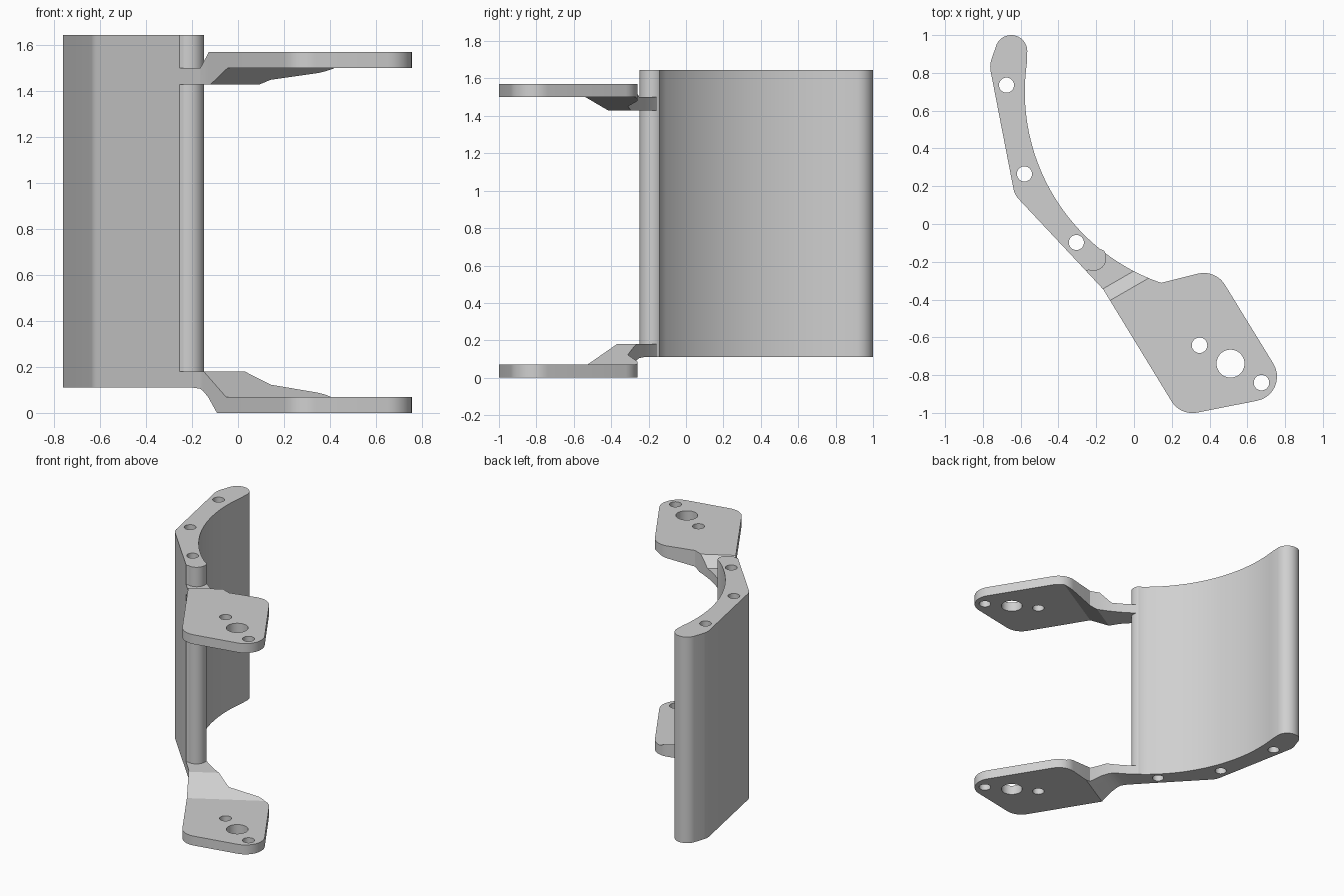
import bpy, bmesh
from math import sin, cos, radians, ceil, tan
from mathutils import Vector

if "Cube" in bpy.data.objects:
    bpy.data.objects.remove(bpy.data.objects["Cube"])

grey = bpy.data.materials.new("plain_grey")
grey.use_nodes = True
GREY = (0.63, 0.63, 0.63, 1)
grey.diffuse_color = GREY
grey.node_tree.nodes["Principled BSDF"].inputs["Base Color"].default_value = GREY


def arc(cx, cy, r, a0, a1, step=6):
    """Points along an arc, angles in degrees."""
    n = max(1, ceil(abs(a1 - a0) / step))
    angles = [radians(a0 + (a1 - a0) * i / n) for i in range(n + 1)]
    return [(cx + r * cos(a), cy + r * sin(a)) for a in angles]


def fillet(before, corner, after, r, n=10):
    """Round one corner with a tangent arc."""
    c = Vector(corner)
    u = (Vector(before) - c).normalized()
    v = (Vector(after) - c).normalized()
    half = u.angle(v) / 2
    centre = c + (u + v).normalized() * (r / sin(half))
    start = (c + u * (r / tan(half)) - centre).normalized()
    end = (c + v * (r / tan(half)) - centre).normalized()
    return [tuple(centre + start.slerp(end, i / n) * r) for i in range(n + 1)]


def interp(table, s):
    """Piecewise linear height along the bracket."""
    if s <= table[0][0]:
        return table[0][1]
    for (s0, z0), (s1, z1) in zip(table, table[1:]):
        if s <= s1:
            return z0 + (z1 - z0) * (s - s0) / (s1 - s0)
    return table[-1][1]


def prism(outline, z0, z1):
    """Closed solid from a plan outline."""
    bm = bmesh.new()
    face = bm.faces.new([bm.verts.new((x, y, z0)) for x, y in outline])
    ext = bmesh.ops.extrude_face_region(bm, geom=[face], use_keep_orig=True)
    for v in ext["geom"]:
        if isinstance(v, bmesh.types.BMVert):
            v.co.z = z1
    bmesh.ops.recalc_face_normals(bm, faces=bm.faces)
    return bm


def finish(name, bm, holes):
    """Make the object, drill its holes and shade it."""
    bmesh.ops.recalc_face_normals(bm, faces=bm.faces)
    mesh = bpy.data.meshes.new(name)
    bm.to_mesh(mesh)
    bm.free()
    mesh.materials.append(grey)
    ob = bpy.data.objects.new(name, mesh)
    bpy.context.collection.objects.link(ob)
    bpy.ops.object.select_all(action="DESELECT")
    ob.select_set(True)
    bpy.context.view_layer.objects.active = ob
    for x, y, r in holes:
        cut_bm = prism(arc(x, y, r, 0, 360, 10)[:-1], -1, 3)
        cut_mesh = bpy.data.meshes.new("hole_cutter")
        cut_bm.to_mesh(cut_mesh)
        cut_bm.free()
        cut_mesh.materials.append(grey)
        cutter = bpy.data.objects.new("hole_cutter", cut_mesh)
        cutter.hide_render = True
        bpy.context.collection.objects.link(cutter)
        mod = ob.modifiers.new("hole", "BOOLEAN")
        mod.operation = "DIFFERENCE"
        mod.solver = "EXACT"
        mod.object = cutter
        bpy.ops.object.modifier_apply(modifier=mod.name)
        bpy.data.objects.remove(cutter)
    bpy.ops.object.shade_smooth_by_angle(angle=radians(18))


# Concave sweep shared by the wall and the brackets
SWEEP = (0.492, 0.70, 1.07)

# Curved wall
shoulder, knee, toe = (-0.765, 0.84), (-0.632, 0.155), (-0.255, -0.247)
cap = arc(-0.65, 0.915, 0.085, 0, 160)
wall_outline = (cap
                + fillet(cap[-1], shoulder, knee, 0.12, 5)
                + fillet(shoulder, knee, toe, 0.1, 5)
                + [toe]
                + arc(-0.215, -0.18, 0.068, -110, 35)
                + arc(*SWEEP, 231, 172, 2))
finish("curved_wall", prism(wall_outline, 0.11, 1.645),
       [(-0.675, 0.735, 0.04), (-0.58, 0.265, 0.04), (-0.305, -0.098, 0.04)])

# Bracket plan: tongue root, bend, then rounded mounting plate
root, bend = (-0.262, -0.24), (-0.163, -0.346)
front, side, back = (0.246, -1.016), (0.836, -0.899), (0.431, -0.24)
neck = arc(*SWEEP, 251, 232, 2)
bracket_outline = ([root, bend]
                   + fillet(bend, front, side, 0.13)
                   + fillet(front, side, back, 0.13)
                   + fillet(side, back, neck[0], 0.13)
                   + neck + [(-0.21, -0.13)])
AXIS = Vector((0.5, -0.866, 0))


def bracket(name, top, bottom):
    """Plate joggled in height along its axis."""
    bm = prism(bracket_outline, 0, 1)
    for s, _ in top + bottom:
        geom = bm.verts[:] + bm.edges[:] + bm.faces[:]
        bmesh.ops.bisect_plane(bm, geom=geom, dist=1e-5,
                               plane_co=AXIS * s, plane_no=AXIS)
    for v in bm.verts:
        table = top if v.co.z > 0.5 else bottom
        v.co.z = interp(table, v.co.dot(AXIS))
    finish(name, bm, [(0.511, -0.739, 0.074), (0.347, -0.642, 0.041),
                      (0.675, -0.84, 0.041)])


bracket("lower_bracket",
        [(0.245, 0.18), (0.43, 0.07)],
        [(0.17, 0.11), (0.215, 0.105), (0.24, 0.095), (0.28, 0.07), (0.355, 0)])
bracket("upper_bracket",
        [(0.215, 1.5), (0.287, 1.57)],
        [(0.302, 1.43), (0.442, 1.5)])
